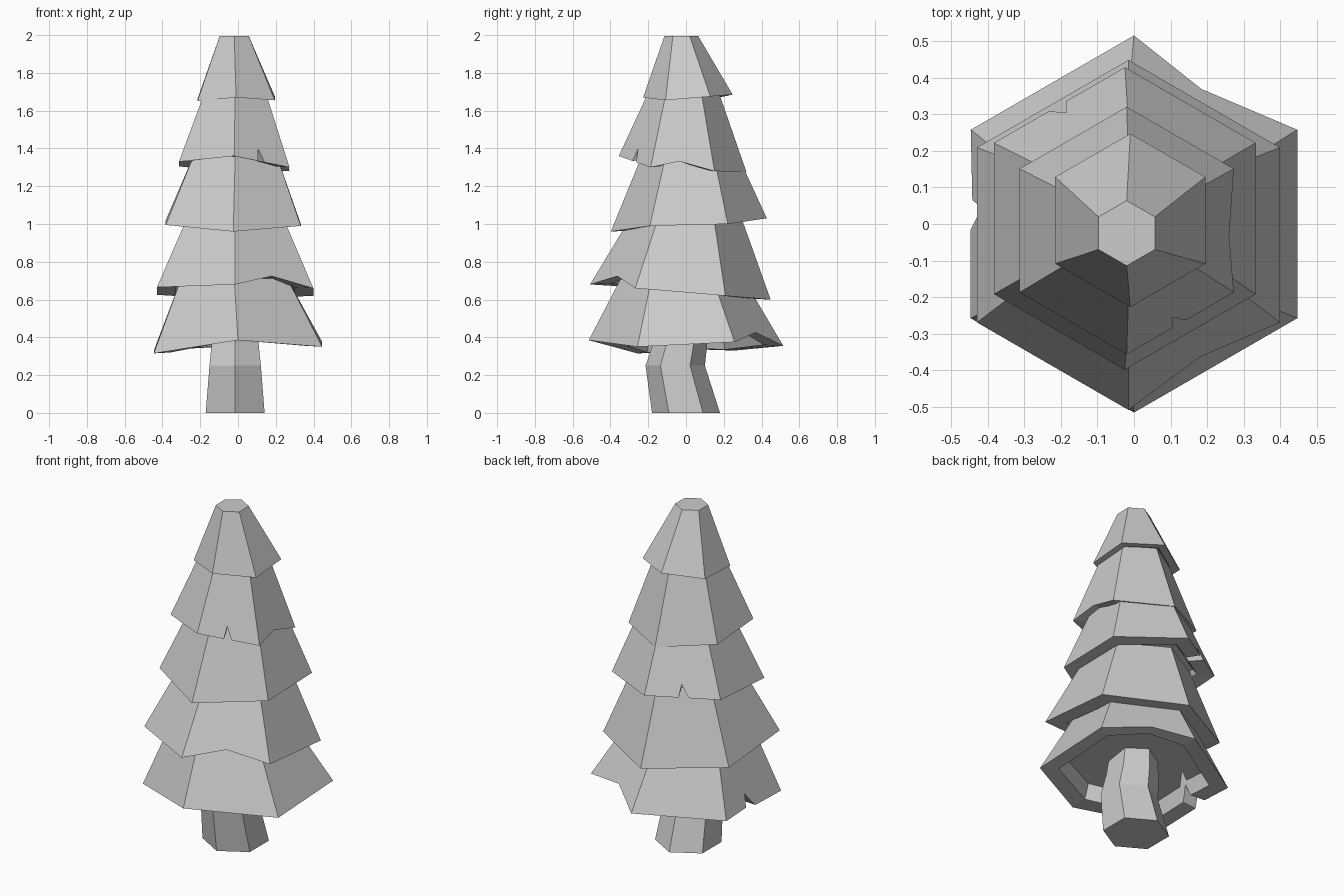
import bpy, bmesh
from math import cos, sin, radians
from mathutils import Vector

cube = bpy.data.objects.get("Cube")
if cube:
    bpy.data.objects.remove(cube)

grey = bpy.data.materials.new("plain_grey")
grey.use_nodes = True
colour = (0.6, 0.6, 0.6, 1)
grey.diffuse_color = colour
grey.node_tree.nodes["Principled BSDF"].inputs["Base Color"].default_value = colour


def hexagon(x, y, radius, heights):
    """Six corners, starting back left and running counter-clockwise."""
    return [Vector((x + radius * cos(radians(30 + 60 * i)),
                    y + radius * sin(radians(30 + 60 * i)), z))
            for i, z in enumerate(heights)]


def finish(name, bm):
    bmesh.ops.recalc_face_normals(bm, faces=bm.faces[:])
    mesh = bpy.data.meshes.new(name)
    bm.to_mesh(mesh)
    bm.free()
    mesh.materials.append(grey)
    obj = bpy.data.objects.new(name, mesh)
    bpy.context.collection.objects.link(obj)


def branch_tier(name, low, heights, high, nicks, lip, hollow):
    """Tapered skirt; nicks are (side, position along edge, cut up the slope)."""
    bm = bmesh.new()
    base = hexagon(*low, heights)
    top = hexagon(*high[:3], [high[3] + 0.04 * (z - sum(heights) / 6) for z in heights])
    centre = Vector((low[0], low[1], 0))
    tops = [bm.verts.new(p) for p in top]
    sides = []
    for i in range(6):
        j = (i + 1) % 6
        edge = [base[i]]
        for side, t, cut in nicks:
            if side == i:
                edge.append(base[i].lerp(base[j], t).lerp(top[i].lerp(top[j], t), cut))
        sides.append([bm.verts.new(p) for p in edge])
    # sloping outer faces
    for i in range(6):
        j = (i + 1) % 6
        bm.faces.new(sides[i] + [sides[j][0], tops[j], tops[i]])
    bm.faces.new(tops)
    # underside lip and recessed ceiling
    outer = [v for side in sides for v in side]

    def inset(scale, rise):
        ring = []
        for v in outer:
            p = centre + (v.co - centre) * scale
            p.z = v.co.z + rise
            ring.append(bm.verts.new(p))
        return ring

    rings = [outer, inset(lip, 0.005), inset(lip * 0.93, hollow)]
    n = len(outer)
    for a, b in zip(rings, rings[1:]):
        for k in range(n):
            m = (k + 1) % n
            bm.faces.new((a[k], a[m], b[m], b[k]))
    bm.faces.new(rings[-1])
    finish(name, bm)


# Branch tiers, from the ground up
branch_tier("bottom_branches", (0, 0, 0.515), (0.375, 0.355, 0.33, 0.315, 0.385, 0.35),
            (-0.02, -0.02, 0.325, 0.71),
            [(0, 0.55, 0.18), (2, 0.37, 0.03), (2, 0.4, 0.2), (2, 0.53, 0)], 0.8, 0.09)
branch_tier("lower_branches", (-0.015, -0.03, 0.478), (0.62, 0.60, 0.625, 0.665, 0.68, 0.66),
            (-0.015, 0, 0.295, 1.03), [(4, 0.5, 0.15)], 0.76, 0.03)
branch_tier("middle_branches", (-0.025, 0.015, 0.413), (1.0, 1.03, 1.02, 0.995, 0.96, 0.99),
            (-0.015, 0.02, 0.255, 1.36),
            [(1, 0.45, 0), (1, 0.49, 0.2), (1, 0.58, 0)], 0.76, 0.03)
branch_tier("upper_branches", (-0.02, -0.018, 0.338), (1.28, 1.275, 1.305, 1.33, 1.36, 1.30),
            (-0.015, -0.012, 0.185, 1.70),
            [(4, 0.43, 0), (4, 0.47, 0.18), (4, 0.55, 0), (5, 0.45, 0.1)], 0.76, 0.03)
branch_tier("top_branches", (-0.01, 0.01, 0.237), (1.675, 1.685, 1.66, 1.65, 1.67, 1.655),
            (-0.02, -0.025, 0.089, 1.995), [], 0.78, 0.02)

# Bent trunk
bm = bmesh.new()
rings = [[bm.verts.new(p) for p in hexagon(-0.015, y, r, [z] * 6)]
         for y, r, z in ((0, 0.18, 0), (-0.057, 0.157, 0.25), (-0.03, 0.143, 0.37), (-0.02, 0.13, 0.5))]
for a, b in zip(rings, rings[1:]):
    for k in range(6):
        m = (k + 1) % 6
        bm.faces.new((a[k], a[m], b[m], b[k]))
bm.faces.new(rings[0])
bm.faces.new(rings[-1])
finish("trunk", bm)
